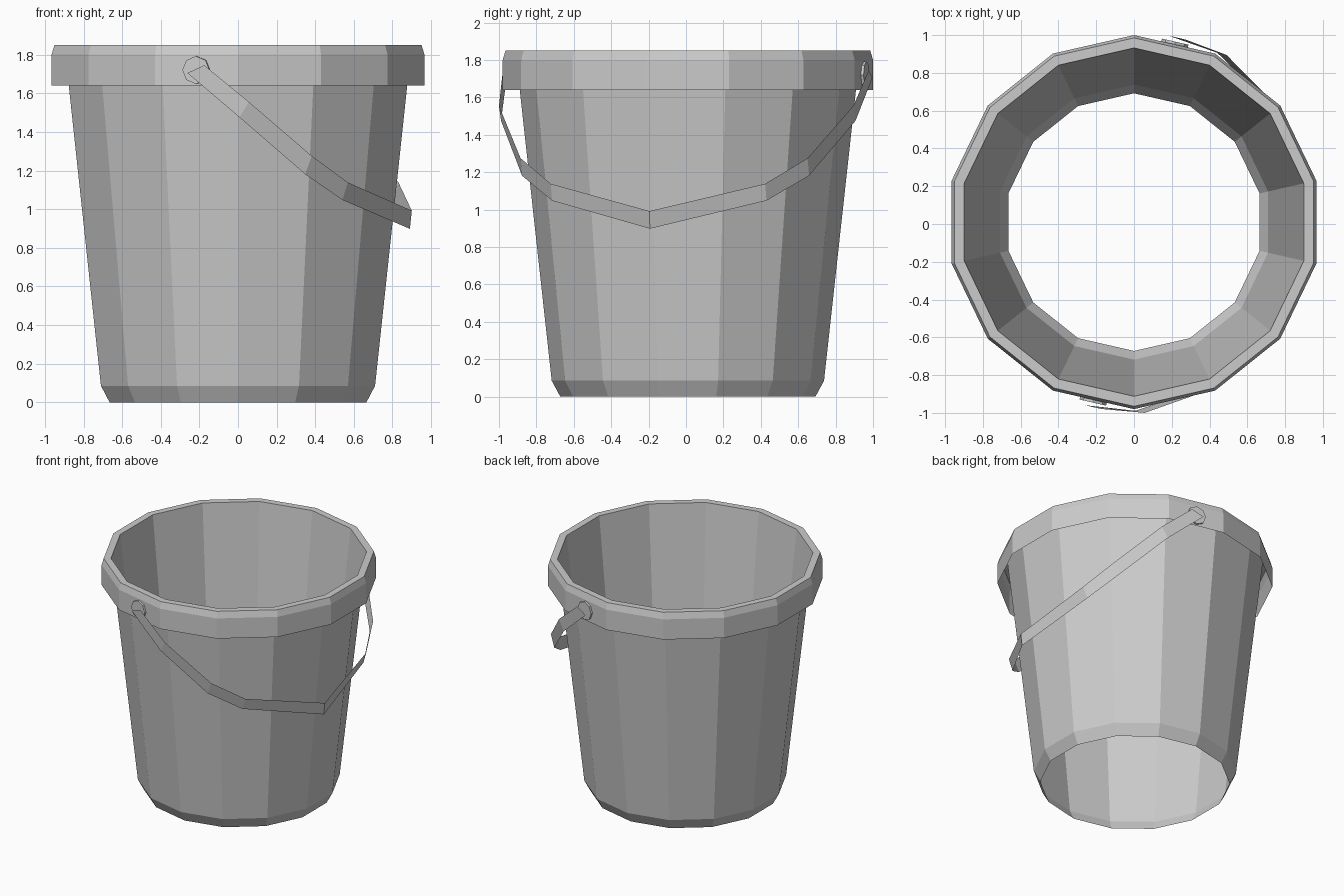
import bpy, bmesh
from math import sin, cos, pi

if "Cube" in bpy.data.objects:
    bpy.data.objects.remove(bpy.data.objects["Cube"])

SIDES = 14
CENTRE_Y = 0.01
TURN = -pi / SIDES      # handle axis runs through the middle of a facet
HUB_Z = 1.72


def make_object(name, bm, turn=0.0):
    bmesh.ops.remove_doubles(bm, verts=bm.verts, dist=1e-5)
    mesh = bpy.data.meshes.new(name)
    bm.to_mesh(mesh)
    bm.free()
    obj = bpy.data.objects.new(name, mesh)
    obj.location.y = CENTRE_Y
    obj.rotation_euler.z = turn
    bpy.context.collection.objects.link(obj)
    return obj


def bridge(bm, row_a, row_b, closed):
    n = len(row_a)
    for i in range(n if closed else n - 1):
        j = (i + 1) % n
        bm.faces.new((row_a[i], row_a[j], row_b[j], row_b[i]))


# Bucket: one thin open-bottomed wall that folds over into the rim
profile = [(0.682, 0.0), (0.728, 0.085), (0.922, 1.85),
           (0.975, 1.85), (0.99, 1.80), (0.99, 1.64)]
bm = bmesh.new()
rings = []
for r, z in profile:
    angles = [pi / 2 + 2 * pi * i / SIDES for i in range(SIDES)]
    rings.append([bm.verts.new((r * cos(a), r * sin(a), z)) for a in angles])
for lower, upper in zip(rings, rings[1:]):
    bridge(bm, lower, upper, True)
# wall faces out
bm.normal_update()
make_object("bucket_body", bm)

# Handle: flat strip hanging to one side; x, y, z, half width in x and z
half = [(0.005, -1.003, 1.725, 0.045, 0.02),
        (0.255, -0.972, 1.515, 0.025, 0.04),
        (0.554, -0.787, 1.228, 0.018, 0.047),
        (0.703, -0.588, 1.093, 0.015, 0.045),
        (0.918, 0.0, 0.945, 0.005, 0.047)]
path = half + [(x, -y, z, dx, dz) for x, y, z, dx, dz in reversed(half[:-1])]
bm = bmesh.new()
low = [bm.verts.new((x - dx, y, z - dz)) for x, y, z, dx, dz in path]
high = [bm.verts.new((x + dx, y, z + dz)) for x, y, z, dx, dz in path]
bridge(bm, low, high, False)
make_object("handle", bm, TURN)

# Pivot hubs on opposite facets of the rim
for name, side in (("front_hub", -1), ("back_hub", 1)):
    bm = bmesh.new()
    rows = []
    for y in (0.955, 0.98):
        rows.append([bm.verts.new((0.072 * cos(2 * pi * i / 8) * -side, side * y,
                                   HUB_Z + 0.072 * sin(2 * pi * i / 8)))
                     for i in range(8)])
    bridge(bm, rows[0], rows[1], True)
    bm.faces.new(rows[1])
    bmesh.ops.recalc_face_normals(bm, faces=bm.faces)
    make_object(name, bm, TURN)
